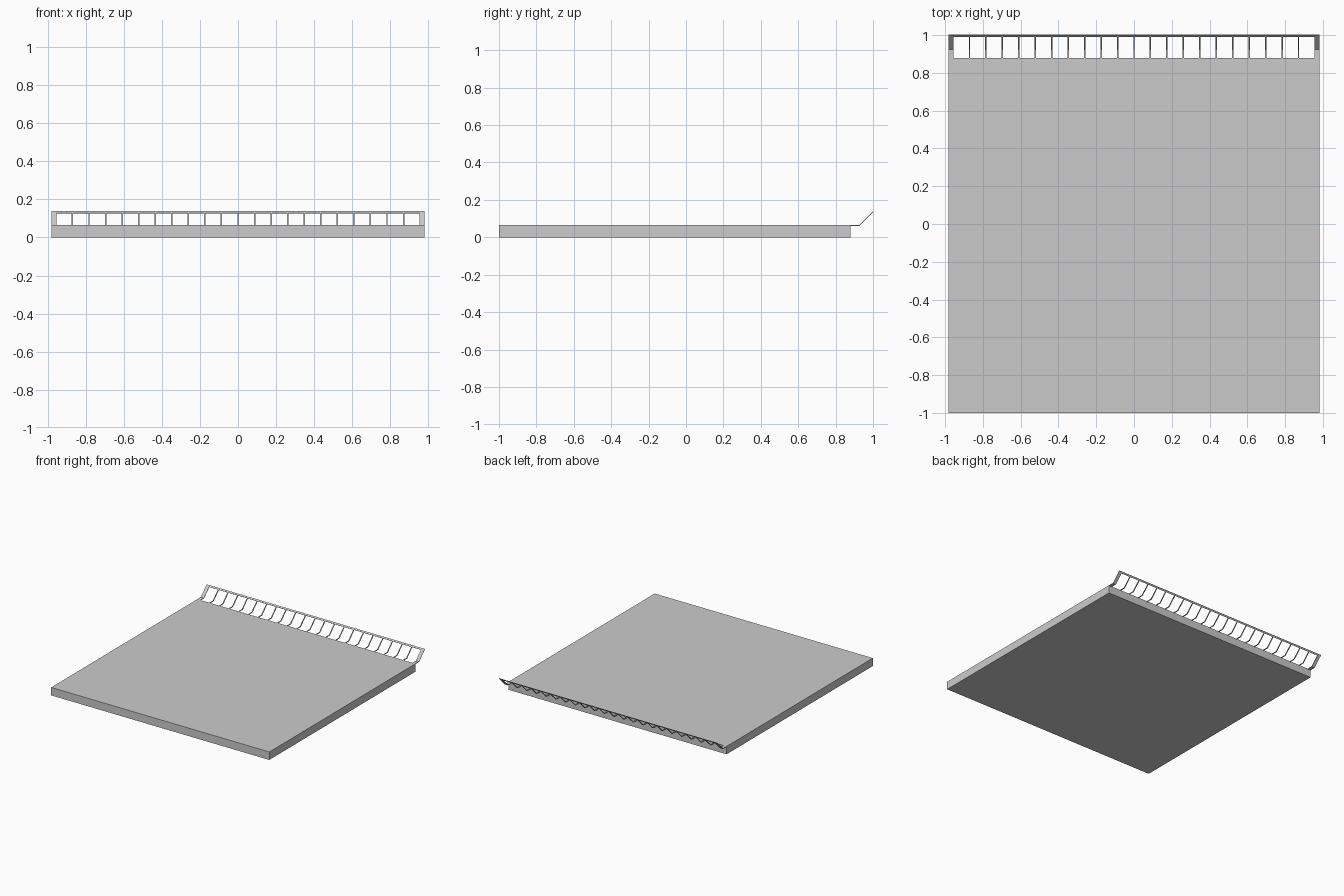
import bpy, bmesh

cube = bpy.data.objects.get("Cube")
if cube:
    bpy.data.objects.remove(cube)

HALF_W = 0.982
SLAB_TOP = 0.065
HOLES = 22
PITCH = 0.0871
HOLE_W = 0.0795

grey = bpy.data.materials.new("plain grey")
grey.use_nodes = True
colour = (0.6, 0.6, 0.6, 1)
grey.diffuse_color = colour
grey.node_tree.nodes["Principled BSDF"].inputs["Base Color"].default_value = colour


def add_object(name, bm):
    bmesh.ops.recalc_face_normals(bm, faces=bm.faces)
    mesh = bpy.data.meshes.new(name)
    bm.to_mesh(mesh)
    bm.free()
    mesh.materials.append(grey)
    obj = bpy.data.objects.new(name, mesh)
    bpy.context.collection.objects.link(obj)
    return obj


# Flat base slab
bm = bmesh.new()
bmesh.ops.create_cube(bm, size=1)
for v in bm.verts:
    v.co.x *= 2 * HALF_W
    v.co.y = -1 if v.co.y < 0 else 0.88
    v.co.z = 0 if v.co.z < 0 else SLAB_TOP
add_object("base_slab", bm)

# Bent strip: flat flange, then a lip rising at 45 degrees
profile = [(0.785, SLAB_TOP), (0.88, SLAB_TOP), (0.925, SLAB_TOP),
           (0.99, SLAB_TOP + 0.065), (1.0, SLAB_TOP + 0.075)]
xs = [-HALF_W]
for i in range(HOLES):
    centre = (i - (HOLES - 1) / 2) * PITCH
    xs += [centre - HOLE_W / 2, centre + HOLE_W / 2]
xs.append(HALF_W)

bm = bmesh.new()
grid = [[bm.verts.new((x, y, z)) for y, z in profile] for x in xs]
for i in range(len(xs) - 1):
    for j in range(len(profile) - 1):
        # Slots run across the bend, between the flange and the top rail
        if i % 2 == 1 and j in (1, 2):
            continue
        bm.faces.new((grid[i][j], grid[i + 1][j],
                      grid[i + 1][j + 1], grid[i][j + 1]))
strip = add_object("slotted_strip", bm)
solid = strip.modifiers.new("thickness", "SOLIDIFY")
solid.thickness = 0.004
solid.offset = 1
solid.use_even_offset = True
